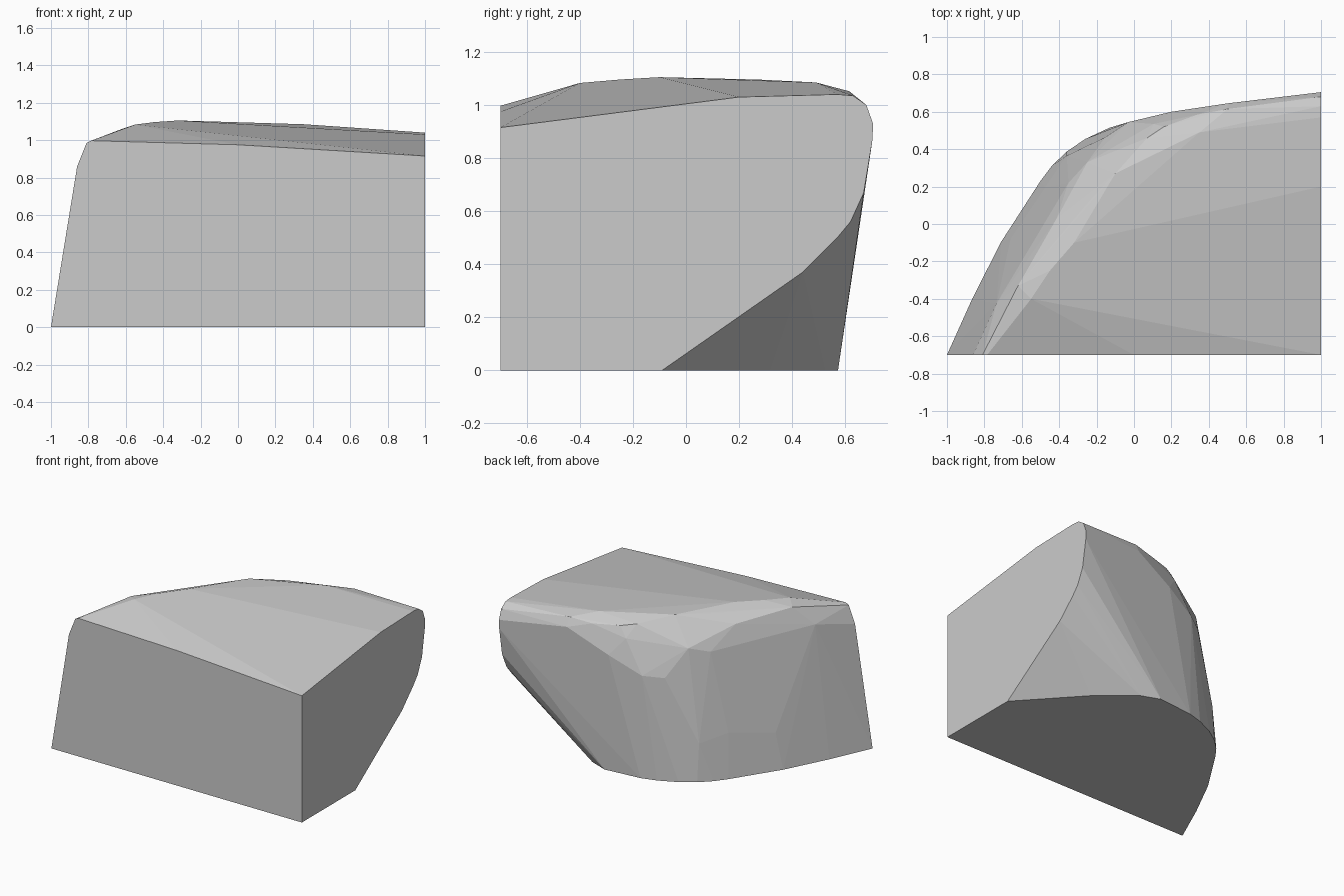
import bpy, bmesh, math

if "Cube" in bpy.data.objects:
    bpy.data.objects.remove(bpy.data.objects["Cube"])

# Flat cut faces, each given as a 2D outline
base = [(-1, -.7), (1, -.7), (1, -.09), (.63, .316), (.38, .524), (.25, .573),
        (-.02, .547), (-.13, .515), (-.26, .455), (-.36, .387), (-.44, .31),
        (-.5, .23), (-.71, -.095), (-.865, -.4)]
right_side = [(.44, .37), (.57, .5), (.62, .56), (.67, .67), (.703, .87), (.705, .93),
              (.68, 1.0), (.63, 1.035), (.57, 1.04), (.2, 1.03), (-.7, .915)]
front_side = [(-.86, .86), (-.81, .985), (-.785, .997), (0, .975)]

# Weathered back wall, shoulder and crown
wall = [(-.66, -.08, .26), (-.475, .195, .315), (-.36, .365, .27), (-.565, -.035, .565),
        (-.155, .463, .725), (-.03, .545, .74), (.2, .6, .85)]
shoulder = [(-.735, -.425, .93), (-.35, .22, .875), (-.25, .33, .915), (.105, .535, .97),
            (.5, .645, .99), (-.415, .027, 1.02), (.34, .585, 1.035)]
crown = [(-.62, -.33, 1.06), (-.55, -.4, 1.083), (-.45, -.25, 1.096), (-.32, -.1, 1.105),
         (-.24, .12, 1.083), (-.1, .27, 1.096), (.07, .46, 1.056), (.16, .52, 1.043),
         (.35, .49, 1.085), (.5, .615, 1.052)]

points = [(x, y, 0) for x, y in base]
points += [(1, y, z) for y, z in right_side]
points += [(x, -.7, z) for x, z in front_side]
points += wall + shoulder + crown

# Boulder quarter: hull around all outlines, flat areas merged
bm = bmesh.new()
for p in points:
    bm.verts.new(p)
hull = bmesh.ops.convex_hull(bm, input=bm.verts)
loose = {g for g in hull["geom_interior"] + hull["geom_unused"]
         if isinstance(g, bmesh.types.BMVert) and not g.link_faces}
bmesh.ops.delete(bm, geom=list(loose), context='VERTS')
bmesh.ops.dissolve_limit(bm, angle_limit=math.radians(1), verts=bm.verts, edges=bm.edges)
bmesh.ops.recalc_face_normals(bm, faces=bm.faces)
mesh = bpy.data.meshes.new("boulder")
bm.to_mesh(mesh)
bm.free()

stone = bpy.data.materials.new("grey stone")
stone.diffuse_color = (.6, .6, .6, 1)
stone.use_nodes = True
stone.node_tree.nodes["Principled BSDF"].inputs["Base Color"].default_value = stone.diffuse_color
mesh.materials.append(stone)
boulder = bpy.data.objects.new("boulder", mesh)
bpy.context.collection.objects.link(boulder)
